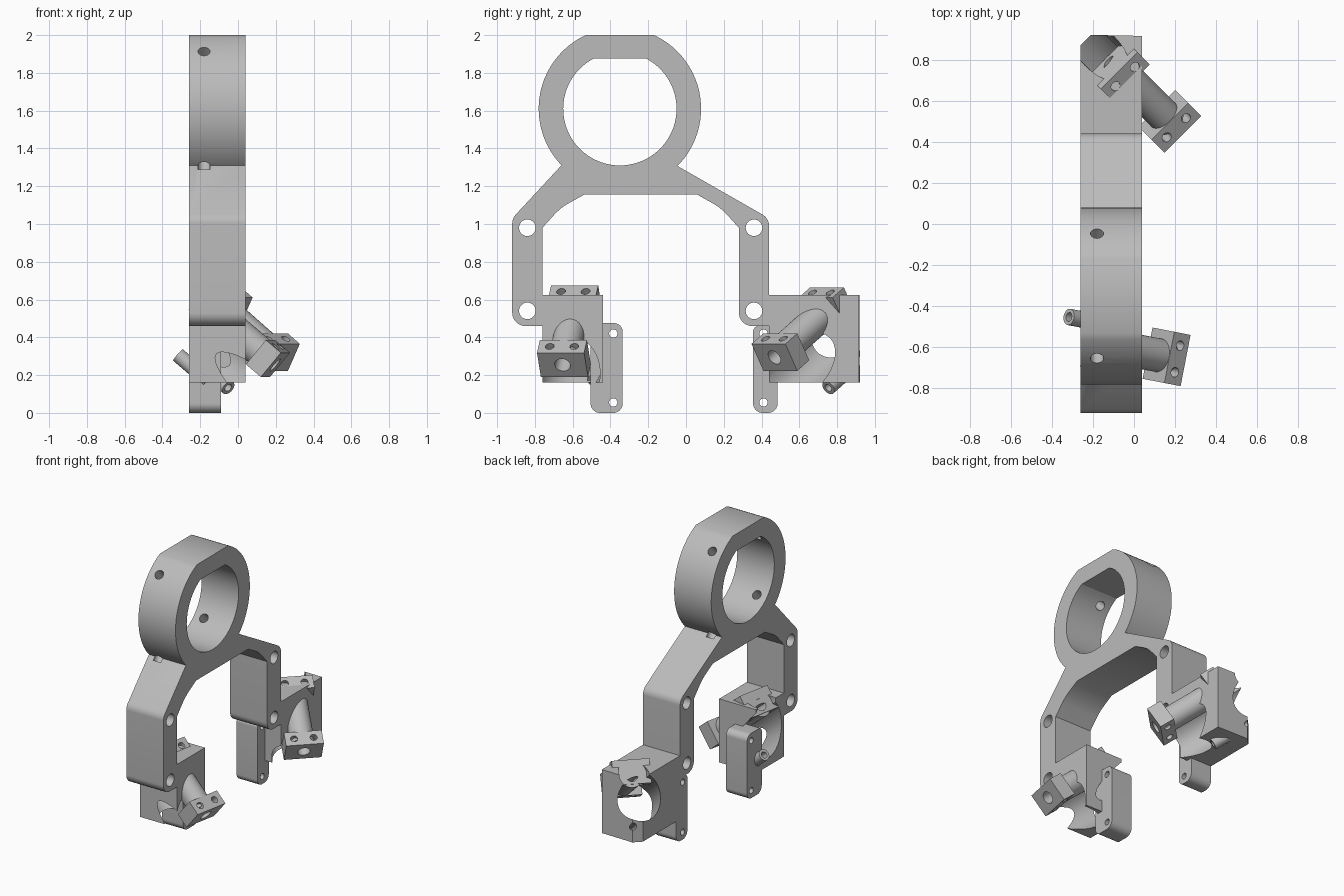
import bpy, bmesh
from math import sin, cos, asin, pi, radians, tan
from mathutils import Vector, Matrix

if "Cube" in bpy.data.objects:
    bpy.data.objects.remove(bpy.data.objects["Cube"])

grey = bpy.data.materials.new("plain grey")
grey.use_nodes = True
grey.diffuse_color = (0.5, 0.5, 0.5, 1)
grey.node_tree.nodes["Principled BSDF"].inputs["Base Color"].default_value = (0.5, 0.5, 0.5, 1)


def frame_matrix(a, b, c, origin=(0, 0, 0)):
    m = Matrix((a, b, c)).transposed().to_4x4()
    m.translation = origin
    return m


SIDE = frame_matrix((0, 1, 0), (0, 0, 1), (1, 0, 0))   # profile in y-z, extruded along x
PLAN = Matrix.Identity(4)                             # profile in x-y, extruded along z


def prism(name, pts, lo, hi, matrix=SIDE):
    bm = bmesh.new()
    bottom = [bm.verts.new((p[0], p[1], lo)) for p in pts]
    top = [bm.verts.new((p[0], p[1], hi)) for p in pts]
    bm.faces.new(bottom)
    bm.faces.new(top)
    for i in range(len(pts)):
        j = (i + 1) % len(pts)
        bm.faces.new((bottom[i], bottom[j], top[j], top[i]))
    bmesh.ops.transform(bm, matrix=matrix, verts=bm.verts)
    bmesh.ops.recalc_face_normals(bm, faces=bm.faces)
    mesh = bpy.data.meshes.new(name)
    bm.to_mesh(mesh)
    bm.free()
    mesh.materials.append(grey)
    obj = bpy.data.objects.new(name, mesh)
    bpy.context.collection.objects.link(obj)
    return obj


def circle(x, y, r, n=32):
    return [(x + r * cos(2 * pi * i / n), y + r * sin(2 * pi * i / n)) for i in range(n)]


def rect(x0, x1, y0, y1):
    return [(x0, y0), (x1, y0), (x1, y1), (x0, y1)]


def rounded(corners):
    """Outline from (x, y, fillet radius) corners."""
    out = []
    for i, (x, y, r) in enumerate(corners):
        p = Vector((x, y))
        if r == 0:
            out.append(p)
            continue
        d1 = (Vector(corners[i - 1][:2]) - p).normalized()
        d2 = (Vector(corners[(i + 1) % len(corners)][:2]) - p).normalized()
        half = d1.angle(d2) / 2
        centre = p + (d1 + d2).normalized() * r / sin(half)
        t = r / tan(half)
        for k in range(9):
            v = (p + d1 * t - centre).lerp(p + d2 * t - centre, k / 8)
            out.append(centre + v.normalized() * r)
    return out


def flat_top_circle(y, z, r, flat, n=64):
    """Circle with its top cut level at height flat above the centre."""
    a = asin(flat / r)
    start, sweep = pi - a, pi + 2 * a
    return [(y + r * cos(start + sweep * i / n), z + r * sin(start + sweep * i / n))
            for i in range(n + 1)]


def boolean(obj, others, operation='DIFFERENCE'):
    bpy.context.view_layer.objects.active = obj
    for other in others:
        mod = obj.modifiers.new("cut", 'BOOLEAN')
        mod.operation, mod.object, mod.solver = operation, other, 'EXACT'
        bpy.ops.object.modifier_apply(modifier=mod.name)
        bpy.data.objects.remove(other)


X0, X1 = -0.26, 0.04
RY, RZ = -0.35, 1.61

# Arch with two legs, joined to the flat-topped ring
arch = prism("frame", rounded([
    (-0.66, 1.31, 0), (-0.92, 1.03, 0.07), (-0.92, 0.46, 0.07), (-0.76, 0.46, 0),
    (-0.76, 0.98, 0), (-0.665, 1.085, 0.3), (-0.54, 1.155, 0), (0.06, 1.155, 0),
    (0.185, 1.085, 0.3), (0.28, 0.98, 0), (0.28, 0.46, 0.07), (0.44, 0.46, 0),
    (0.44, 1.03, 0.07), (-0.05, 1.31, 0), (-0.2, 1.4, 0), (-0.5, 1.4, 0)]), X0, X1)
boolean(arch, [prism("ring", flat_top_circle(RY, RZ, 0.43, 0.39), X0, X1)], 'UNION')
cuts = [prism("bore", flat_top_circle(RY, RZ, 0.30, 0.265), -1, 1)]
cuts += [prism("bolt_hole", circle(y, z, 0.044), -1, 1)
         for y in (-0.84, 0.36) for z in (0.54, 0.98)]
# Radial set screw holes through the ring
for s in (-1, 1):
    d = Vector((0, s, 1)).normalized()
    m = frame_matrix((1, 0, 0), d.cross(Vector((1, 0, 0))), d, (-0.18, RY, RZ))
    cuts.append(prism("screw_hole", circle(0, 0, 0.032, 20), -0.46, 0.5, m))
boolean(arch, cuts)

# Mounting feet below the legs
for name, y0, y1, top, hy in (("front_foot", -0.505, -0.335, 0.475, -0.385),
                              ("back_foot", 0.355, 0.485, 0.46, 0.41)):
    foot = prism(name, rounded([(y0, 0, 0.05), (y1, 0, 0.05), (y1, top, 0.045), (y0, top, 0.03)]),
                 X0, -0.09)
    boolean(foot, [prism("foot_hole", circle(hy, z, 0.022, 20), -1, 1) for z in (0.055, 0.42)])

# Side blocks, each with a slanted tube, two clamps and a small lamp sleeve
front_outline = rect(X0, X1, -0.76, -0.44)
back_outline = [(X0, 0.44), (X1, 0.44), (X1, 0.915), (-0.21, 0.92), (X0, 0.87)]

for side, outline, tip, heading, pitch, beam_w, beam_r, lamp in (
        ("front", front_outline, (0.198, -0.654, 0.254), -11, 40, 0.0, 0.165, (0.10, -0.31)),
        ("back", back_outline, (0.206, 0.468, 0.294), -45, 32, -0.04, 0.15, (0.02, -0.34))):
    h, p = radians(heading), radians(pitch)
    along = Vector((cos(h) * cos(p), sin(h) * cos(p), -sin(p)))
    up = Vector((cos(h) * sin(p), sin(h) * sin(p), cos(p)))
    wide = up.cross(along)
    tilt = frame_matrix(wide, up, along, tip)

    # Block with a wide slanted opening and a pocket behind the tube
    block = prism(side + "_block", outline, 0.16, 0.625, PLAN)
    boolean(block, [
        prism("opening", circle(beam_w, -0.16, beam_r, 48), -1, 0.6, tilt),
        prism("pocket", circle(0, 0, 0.10), -1, -0.53, tilt),
        prism("lamp_bore", circle(*lamp, 0.022, 20), -1, 0.3, tilt)])

    # Tube and its two clamps share one bore
    def bore():
        return prism("tube_bore", circle(0, 0, 0.042), -1, 0.2, tilt)

    tube = prism(side + "_tube", circle(0, 0, 0.082, 40), -0.52, -0.05, tilt)
    boolean(tube, [bore()])
    for end, lo, hi, low, high in (("outer", -0.105, 0, -0.084, 0.084),
                                   ("inner", -0.53, -0.43, -0.06, 0.105)):
        clamp = prism(side + "_" + end + "_clamp", rect(-0.127, 0.127, low, high), lo, hi, tilt)
        holes = [bore()]
        for w in (-0.066, 0.066):
            turn = frame_matrix(along, wide, up, Vector(tip) + wide * w + along * (lo + hi) / 2)
            holes.append(prism("clamp_hole", circle(0, 0, 0.024, 20), -0.3, 0.3, turn))
        boolean(clamp, holes)

    # Lamp sleeve at the lower rim of the opening
    sleeve = prism(side + "_lamp_sleeve", circle(*lamp, 0.04, 24), -0.45, -0.24, tilt)
    boolean(sleeve, [prism("sleeve_bore", circle(*lamp, 0.022, 20), -1, 0.3, tilt)])

# Smooth the round walls, keep the machined edges sharp
for obj in bpy.context.collection.objects:
    if obj.type == 'MESH' and grey.name in obj.data.materials:
        bpy.ops.object.select_all(action='DESELECT')
        obj.select_set(True)
        bpy.context.view_layer.objects.active = obj
        bpy.ops.object.shade_smooth_by_angle(angle=radians(30))
